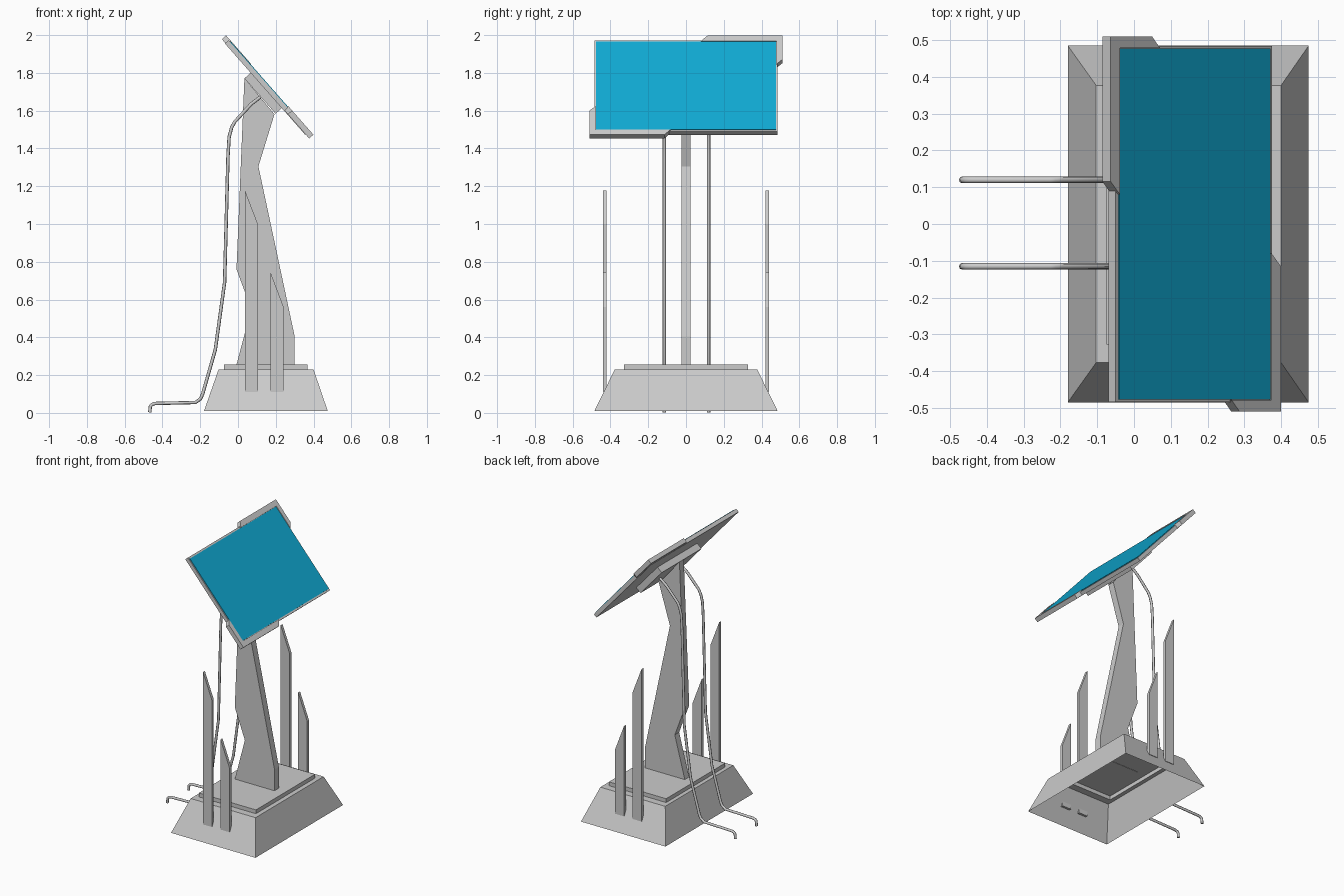
import bpy, bmesh, math
from mathutils import Matrix, Vector

if "Cube" in bpy.data.objects:
    bpy.data.objects.remove(bpy.data.objects["Cube"])


def finish(name, bm):
    bmesh.ops.recalc_face_normals(bm, faces=bm.faces)
    mesh = bpy.data.meshes.new(name)
    bm.to_mesh(mesh)
    bm.free()
    obj = bpy.data.objects.new(name, mesh)
    bpy.context.collection.objects.link(obj)
    return obj


def prism(name, pts, lo, hi, matrix):
    """Extrude a 2D outline from lo to hi along the local z of matrix."""
    bm = bmesh.new()
    face = bm.faces.new([bm.verts.new((a, b, lo)) for a, b in pts])
    new = bmesh.ops.extrude_face_region(bm, geom=[face])["geom"]
    bmesh.ops.translate(bm, vec=(0, 0, hi - lo),
                        verts=[v for v in new if isinstance(v, bmesh.types.BMVert)])
    bm.transform(matrix)
    return finish(name, bm)


def rect(x0, x1, y0, y1):
    return [(x0, y0), (x1, y0), (x1, y1), (x0, y1)]


SIDE = Matrix.Rotation(math.pi / 2, 4, 'X')          # outline in x/z, depth along -y
PANEL = Matrix.Translation((0.165, 0, 1.733)) @ Matrix.Rotation(math.atan2(0.75, 0.66), 4, 'Y')

# Base: hollow stepped shell, open underneath
bm = bmesh.new()
rings = []
for x0, x1, y, z in [(-0.18, 0.475, 0.485, 0.01), (-0.103, 0.40, 0.377, 0.23),
                     (-0.075, 0.368, 0.327, 0.23), (-0.075, 0.368, 0.327, 0.257)]:
    rings.append([bm.verts.new((a, b, z)) for a, b in rect(x0, x1, -y, y)])
for low, up in zip(rings, rings[1:]):
    for i in range(4):
        j = (i + 1) % 4
        bm.faces.new((low[i], low[j], up[j], up[i]))
bm.faces.new(rings[-1])
finish("base", bm)

# Column
prism("column", [(-0.008, 0.255), (0.07, 0.55), (-0.008, 0.76), (0.034, 1.772),
                 (0.193, 1.581), (0.108, 1.305), (0.30, 0.405), (0.30, 0.255)],
      -0.024, 0.024, SIDE)

# Side posts with slanted tops, on both sides
for side, label in ((1, "front"), (-1, "back")):
    lo, hi = sorted((side * 0.42, side * 0.44))
    for size, x0, x1, z0, z1 in (("tall", 0.037, 0.105, 1.178, 1.0),
                                 ("short", 0.173, 0.242, 0.742, 0.56)):
        prism(f"{size}_post_{label}", [(x0, 0.11), (x1, 0.11), (x1, z1), (x0, z0)], lo, hi, SIDE)

# Tilted panel: mount plate, frame, screen
prism("mount_plate", rect(-0.115, 0.134, -0.22, 0.22), -0.073, -0.028, PANEL)
prism("panel_frame", rect(-0.322, 0.322, -0.484, 0.484), -0.029, -0.003, PANEL)
screen = prism("screen", rect(-0.31, 0.31, -0.477, 0.477), -0.004, 0.001, PANEL)
mat = bpy.data.materials.new("screen_blue")
mat.diffuse_color = (0.005, 0.40, 0.65, 1)
mat.use_nodes = True
mat.node_tree.nodes["Principled BSDF"].inputs["Base Color"].default_value = mat.diffuse_color
screen.data.materials.append(mat)

# Corner brackets, one a half turn of the other
bracket = [(0.35, -0.51), (0.35, -0.115), (0.312, -0.08), (0.312, -0.479),
           (0.148, -0.479), (0.18, -0.51)]
for i, name in enumerate(("lower_bracket", "upper_bracket")):
    prism(name, bracket, -0.026, 0.004, PANEL @ Matrix.Rotation(math.pi * i, 4, 'Z'))

# Cables
path = [(0.118, 1.672), (0.07, 1.635), (-0.018, 1.54), (-0.034, 1.51), (-0.047, 1.46),
        (-0.053, 1.36), (-0.071, 0.69), (-0.12, 0.335), (-0.187, 0.10), (-0.198, 0.075),
        (-0.225, 0.055), (-0.437, 0.05), (-0.455, 0.045), (-0.464, 0.035), (-0.467, 0.003)]
for y, name in ((-0.115, "cable_front"), (0.12, "cable_back")):
    curve = bpy.data.curves.new(name, 'CURVE')
    curve.dimensions = '3D'
    curve.bevel_depth = 0.009
    curve.bevel_resolution = 2
    curve.use_fill_caps = True
    spline = curve.splines.new('POLY')
    spline.points.add(len(path) - 1)
    for p, (x, z) in zip(spline.points, path):
        p.co = (x, y, z, 1)
    spline.use_smooth = True
    bpy.context.collection.objects.link(bpy.data.objects.new(name, curve))
